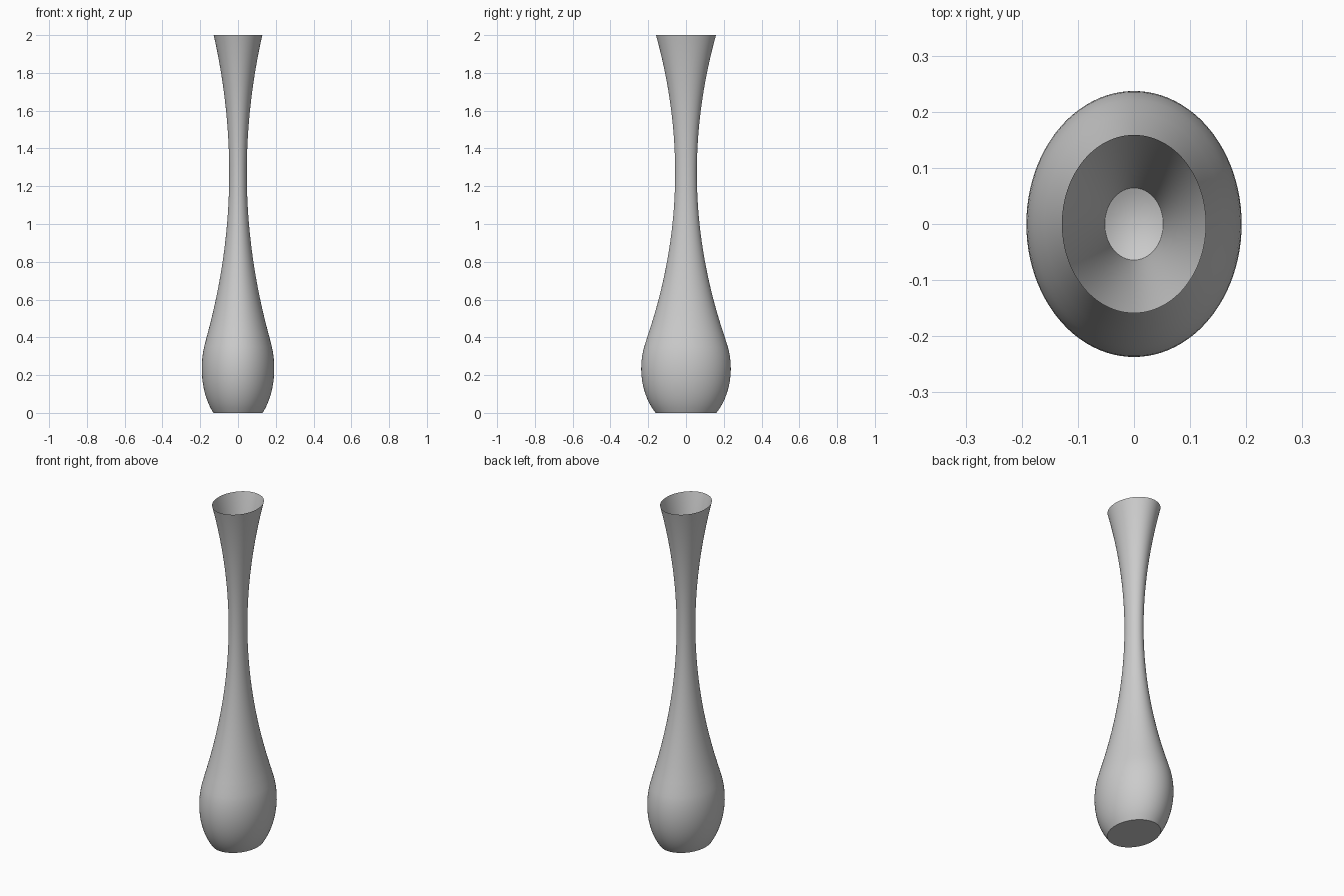
import bpy, bmesh, math

if "Cube" in bpy.data.objects:
    bpy.data.objects.remove(bpy.data.objects["Cube"])

SIDES = 96
STRETCH = 1.235  # oval plan: depth over width


def radius(z):
    # Egg-shaped bulb below, parabolic neck and flared mouth above
    if z < 0.4:
        return 0.192 * math.sqrt(1 - ((z - 0.235) / 0.32) ** 2)
    k = 0.1585 if z < 1.27 else 0.154
    return 0.0465 + k * (z - 1.27) ** 2


def lathe(name, profile, close_first=False, close_last=False):
    bm = bmesh.new()
    rings = []
    for r, z in profile:
        rings.append([bm.verts.new((r * math.cos(2 * math.pi * i / SIDES),
                                    r * STRETCH * math.sin(2 * math.pi * i / SIDES), z))
                      for i in range(SIDES)])
    for a, b in zip(rings, rings[1:]):
        for i in range(SIDES):
            j = (i + 1) % SIDES
            bm.faces.new((a[i], a[j], b[j], b[i]))
    if close_first:
        bm.faces.new(rings[0][::-1])
    if close_last:
        bm.faces.new(rings[-1])
    mesh = bpy.data.meshes.new(name)
    bm.to_mesh(mesh)
    bm.free()
    obj = bpy.data.objects.new(name, mesh)
    bpy.context.collection.objects.link(obj)
    bpy.ops.object.select_all(action='DESELECT')
    obj.select_set(True)
    bpy.context.view_layer.objects.active = obj
    bpy.ops.object.shade_smooth_by_angle(angle=math.radians(30))
    return obj


# Thin oval vase wall with a flat base and open mouth
levels = [i * 0.025 for i in range(81)]
lathe("vase_body", [(radius(z), z) for z in levels], close_first=True)

# Small dished floor inside the funnel, just above the neck
rim_z = 1.46
rim = radius(rim_z)
dish = [(rim * i / 8, rim_z - 0.015 * (1 - (i / 8) ** 2)) for i in range(8, 0, -1)]
lathe("funnel_floor", [(r, z) for r, z in reversed(dish)], close_first=True).data.flip_normals()
